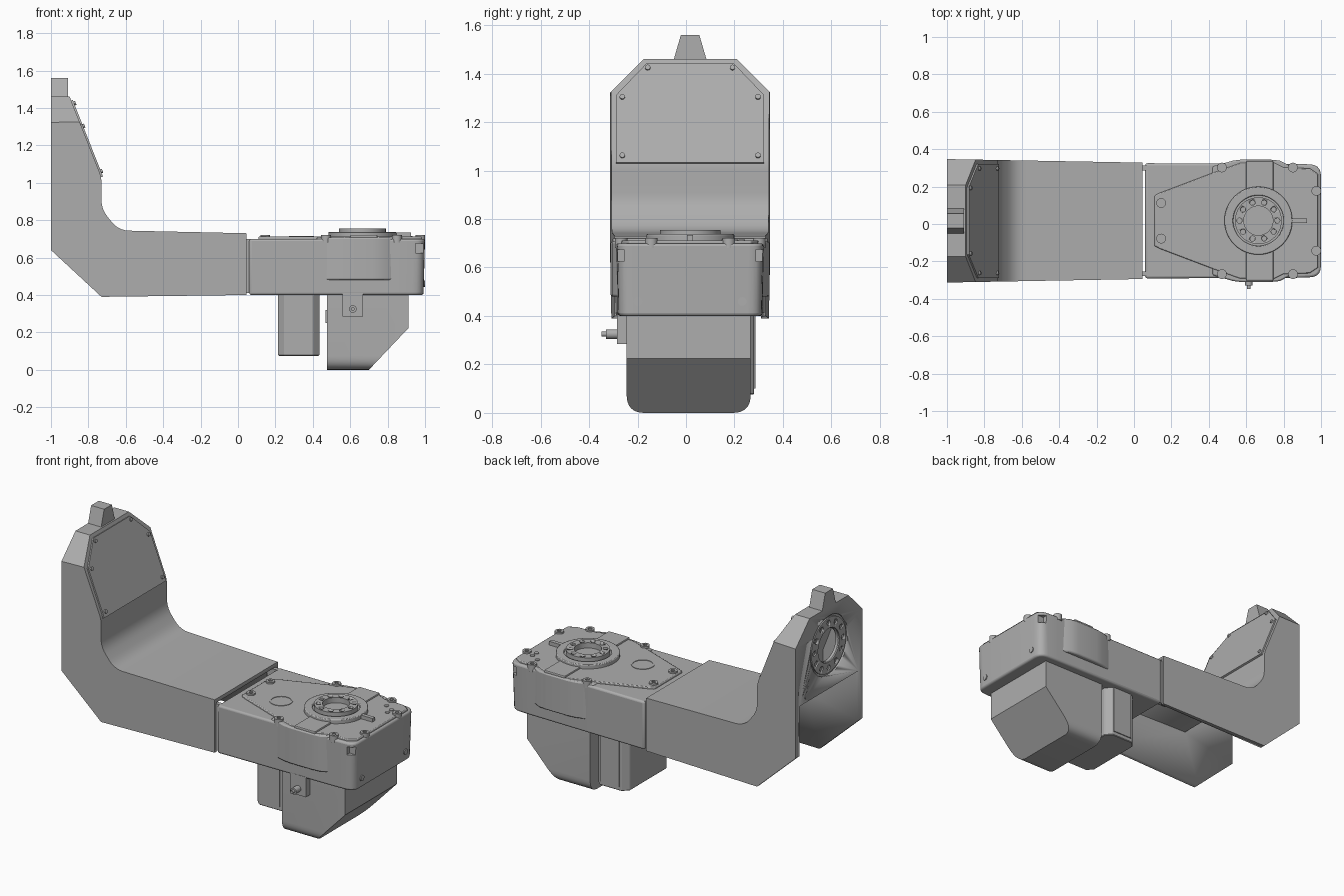
import bpy, bmesh, math
from mathutils import Vector, Matrix

if "Cube" in bpy.data.objects:
    bpy.data.objects.remove(bpy.data.objects["Cube"])

CY = 0.017  # symmetry plane of the arm
grey = bpy.data.materials.new("cast_grey")
grey.diffuse_color = (0.42, 0.42, 0.42, 1)
grey.use_nodes = True
grey.node_tree.nodes["Principled BSDF"].inputs["Base Color"].default_value = grey.diffuse_color


def finish(bm, name, smooth=True):
    bmesh.ops.recalc_face_normals(bm, faces=bm.faces)
    me = bpy.data.meshes.new(name)
    bm.to_mesh(me)
    bm.free()
    ob = bpy.data.objects.new(name, me)
    bpy.context.collection.objects.link(ob)
    me.materials.append(grey)
    if smooth:
        bpy.ops.object.select_all(action='DESELECT')
        ob.select_set(True)
        bpy.context.view_layer.objects.active = ob
        bpy.ops.object.shade_smooth_by_angle(angle=math.radians(35))
    return ob


def prism(name, pts, a, b, axis='Z', smooth=True):
    """Extrude a 2D outline along an axis from a to b."""
    put = {'X': lambda p, t: (t, p[0], p[1]), 'Y': lambda p, t: (p[0], t, p[1]),
           'Z': lambda p, t: (p[0], p[1], t)}[axis]
    bm = bmesh.new()
    lo = [bm.verts.new(put(p, a)) for p in pts]
    hi = [bm.verts.new(put(p, b)) for p in pts]
    bm.faces.new(lo)
    bm.faces.new(hi)
    n = len(pts)
    for i in range(n):
        bm.faces.new((lo[i], lo[(i + 1) % n], hi[(i + 1) % n], hi[i]))
    return finish(bm, name, smooth)


def box(name, x, y, z):
    return prism(name, [(x[0], y[0]), (x[1], y[0]), (x[1], y[1]), (x[0], y[1])], z[0], z[1], 'Z', False)


def circle(cx, cy, r, n=32):
    return [(cx + r * math.cos(2 * math.pi * i / n), cy + r * math.sin(2 * math.pi * i / n)) for i in range(n)]


def rounded(pts, radii, n=5):
    """Round polygon corners with quadratic arcs."""
    out = []
    for i, p in enumerate(pts):
        r = radii[i]
        p = Vector(p)
        if not r:
            out.append(tuple(p))
            continue
        a = p + (Vector(pts[i - 1]) - p).normalized() * r
        b = p + (Vector(pts[(i + 1) % len(pts)]) - p).normalized() * r
        for k in range(n + 1):
            t = k / n
            out.append(tuple(a * (1 - t) ** 2 + p * (2 * t * (1 - t)) + b * t * t))
    return out


def cut(ob, cutter):
    m = ob.modifiers.new("cut", 'BOOLEAN')
    m.object = cutter
    m.solver = 'EXACT'
    cutter.hide_render = True
    cutter.hide_viewport = True


def bevel(ob, w, seg=3):
    m = ob.modifiers.new("bevel", 'BEVEL')
    m.width, m.segments, m.limit_method, m.angle_limit = w, seg, 'ANGLE', math.radians(40)


def ring(name, c, ro, ri, a, b, axis='Z', n=48):
    """Flat annulus."""
    put = (lambda p, t: (t, p[0], p[1])) if axis == 'X' else (lambda p, t: (p[0], p[1], t))
    bm = bmesh.new()
    loops = [[bm.verts.new(put(p, t)) for p in circle(*c, r, n)] for r, t in ((ro, a), (ro, b), (ri, b), (ri, a))]
    for k in range(4):
        for i in range(n):
            j = (i + 1) % n
            bm.faces.new((loops[k][i], loops[k][j], loops[(k + 1) % 4][j], loops[(k + 1) % 4][i]))
    return finish(bm, name)


# Bent arm shell, open underneath and behind the lower part
side = rounded([(-1, 0.64), (-0.73, 0.39), (0.045, 0.40), (0.045, 0.73), (-0.64, 0.745), (-0.73, 0.86),
                (-0.73, 1.03), (-0.90, 1.46), (-1, 1.46)], [0, 0, 0, 0, 0.06, 0.05, 0.03, 0, 0])
arm = prism("arm_shell", side, CY - 0.33, CY + 0.33, 'Y')
for v in arm.data.vertices:  # slight taper toward the joint
    v.co.y = CY + (v.co.y - CY) * (1 - 0.055 * (v.co.x + 1))
hollow = prism("arm_hollow_cutter", [(0.1, 0.3), (0.1, 0.705), (-0.63, 0.72), (-0.755, 0.86), (-0.755, 1.02),
               (-0.865, 1.3), (-0.975, 1.3), (-0.975, 0.95), (-1.1, 0.95), (-1.1, 0.3)], CY - 0.292, CY + 0.292, 'Y')
cut(arm, hollow)
for s in (-1, 1):  # sloped shoulders
    cut(arm, prism("shoulder_cutter", [(CY + s * 0.38, 1.273), (CY + s * 0.38, 1.7), (CY + s * 0.19, 1.7),
                   (CY + s * 0.19, 1.462)], -1.2, -0.5, 'X', False))
cut(arm, prism("bearing_cutter", circle(CY, 1.22, 0.185, 48), -1.1, -0.99, 'X'))
prism("top_lug", [(CY - 0.07, 1.45), (CY + 0.07, 1.45), (CY + 0.038, 1.56), (CY - 0.038, 1.56)], -1, -0.91, 'X', False)

# Bearing ring on the back of the upright
bearing = ring("rear_bearing_ring", (CY, 1.22), 0.172, 0.105, -0.998, -0.985, 'X')
for k in range(12):
    a = math.pi * k / 6
    cut(bearing, prism("bearing_hole_cutter", circle(CY + 0.14 * math.cos(a), 1.22 + 0.14 * math.sin(a), 0.016, 12),
                       -1.1, -0.99, 'X'))
cut(arm, prism("bearing_bore_cutter", circle(CY, 1.22, 0.10, 48), -1.1, -0.96, 'X'))

# Sloped access cover with screws
slope = Vector((-0.17, 0, 0.43)).normalized()
out = Vector((0.43, 0, 0.17)).normalized()
frame = Matrix((out, (0, 1, 0), slope)).transposed().to_4x4()
frame.translation = (-0.73, CY, 1.03)
cover = prism("access_cover", [(-0.305, 0), (0.305, 0), (0.305, 0.30), (0.18, 0.44), (-0.18, 0.44), (-0.305, 0.30)],
              -0.004, 0.009, 'X', False)
cover.data.transform(frame)
for s in (-1, 1):
    for y, z in ((0.28, 0.03), (0.28, 0.29), (0.175, 0.42)):
        b = prism("cover_screw", circle(s * y, z, 0.011, 12), 0, 0.018, 'X')
        b.data.transform(frame)

# Joint tabs between arm and gear housing
for s in (-1, 1):
    box("joint_tab", (0.0, 0.08), (CY + s * 0.27, CY + s * 0.296), (0.41, 0.70))


# Gear housing, with tapered sides
def mirrored(half):
    return [(x, CY + y) for x, y in half] + [(x, CY - y) for x, y in reversed(half)]


body = rounded(mirrored([(1.0, 0.30), (0.86, 0.305), (0.06, 0.308)]), [0.06, 0, 0, 0, 0, 0.06])
housing = prism("gear_housing", body, 0.40, 0.70)
for v in housing.data.vertices:
    if v.co.z < 0.5 and v.co.x > 0.3:
        v.co.y = CY + (v.co.y - CY) * 0.98
        v.co.x -= 0.008
bevel(housing, 0.012, 3)
bulge = prism("housing_bulge", mirrored([(0.84, 0.29), (0.78, 0.322), (0.72, 0.328), (0.58, 0.328), (0.53, 0.322),
                                         (0.42, 0.29)]), 0.48, 0.708)
bevel(bulge, 0.008, 2)

# Top cover plate, following the hull around the flange
lid = prism("top_cover", mirrored([(0.985, 0.25), (0.94, 0.28), (0.80, 0.285), (0.75, 0.31), (0.57, 0.31), (0.50, 0.285),
                                   (0.43, 0.26), (0.14, 0.15), (0.11, 0.135)]), 0.69, 0.712)
bevel(lid, 0.005, 2)
for s in (-1, 1):
    y = sorted((CY + s * 0.16, CY + s * 0.32))
    bevel(box("flange_rib", (0.60, 0.745), y, (0.69, 0.722)), 0.006, 2)
    # Cover bolts and end-face bolts
    for x, yy in ((0.47, 0.285), (0.85, 0.285), (0.975, 0.16), (0.145, 0.095)):
        ring("cover_bolt", (x, CY + s * yy), 0.026, 0.012, 0.68, 0.722, 'Z', 20)
        prism("cover_bolt_core", circle(x, CY + s * yy, 0.013, 12), 0.69, 0.716)
    prism("end_bolt", circle(CY + s * 0.215, 0.46, 0.018, 16), 0.97, 0.999, 'X')
    cut(housing, box("corner_pocket_cutter", (0.95, 1.1), sorted((CY + s * 0.272, CY + s * 0.4)), (0.625, 0.675)))
box("flange_long_rib", (0.82, 0.925), (CY - 0.012, CY + 0.012), (0.70, 0.735))
ring("inspection_cap", (0.34, -0.06), 0.066, 0.058, 0.705, 0.715, 'Z', 32)
for x, y in ((0.865, 0.23), (0.92, 0.16), (0.92, 0.20)):
    prism("small_plug", circle(x, y, 0.014, 12), 0.70, 0.716)

# Output flange
FC = (0.665, 0.018)
bevel(ring("outer_flange", FC, 0.182, 0.135, 0.69, 0.738), 0.005, 2)
prism("flange_floor", circle(*FC, 0.14, 48), 0.69, 0.722)
hub = ring("output_hub", FC, 0.125, 0.078, 0.70, 0.755)
for k in range(10):
    a = math.pi * k / 5
    cut(hub, prism("hub_hole_cutter", circle(FC[0] + 0.101 * math.cos(a), FC[1] + 0.101 * math.sin(a), 0.014, 12),
                   0.735, 0.8))

# Motor cover with rounded belly and slanted nose
belly = rounded([(-0.245, 0.42), (-0.245, 0.0), (0.267, 0.0), (0.267, 0.42)], [0, 0.075, 0.075, 0], 8)
motor = prism("motor_cover", belly, 0.475, 0.912, 'X')
cut(motor, prism("nose_cutter", [(0.70, 0.0), (0.913, 0.225), (1.1, 0.225), (1.1, -0.1), (0.70, -0.1)], -0.5, 0.5, 'Y', False))
box("motor_side_nub", (0.467, 0.48), (-0.1, 0.12), (0.25, 0.32))

# Connector box behind the motor
bevel(prism("connector_box", rounded([(0.215, -0.15), (0.435, -0.15), (0.435, 0.28), (0.215, 0.28)], [0.035] * 4, 1),
            0.075, 0.42, 'Z', False), 0.004, 1)
for y in (-0.152, 0.282):
    box("connector_panel", (0.262, 0.395), (y - 0.004, y + 0.004), (0.10, 0.40))

# Cable gland on the front side
box("gland_block", (0.56, 0.668), (-0.285, -0.24), (0.285, 0.41))
prism("gland_collar", circle(0.614, 0.325, 0.02, 20), -0.33, -0.28, 'Y')
prism("gland_pin", circle(0.614, 0.325, 0.01, 16), -0.348, -0.32, 'Y')
